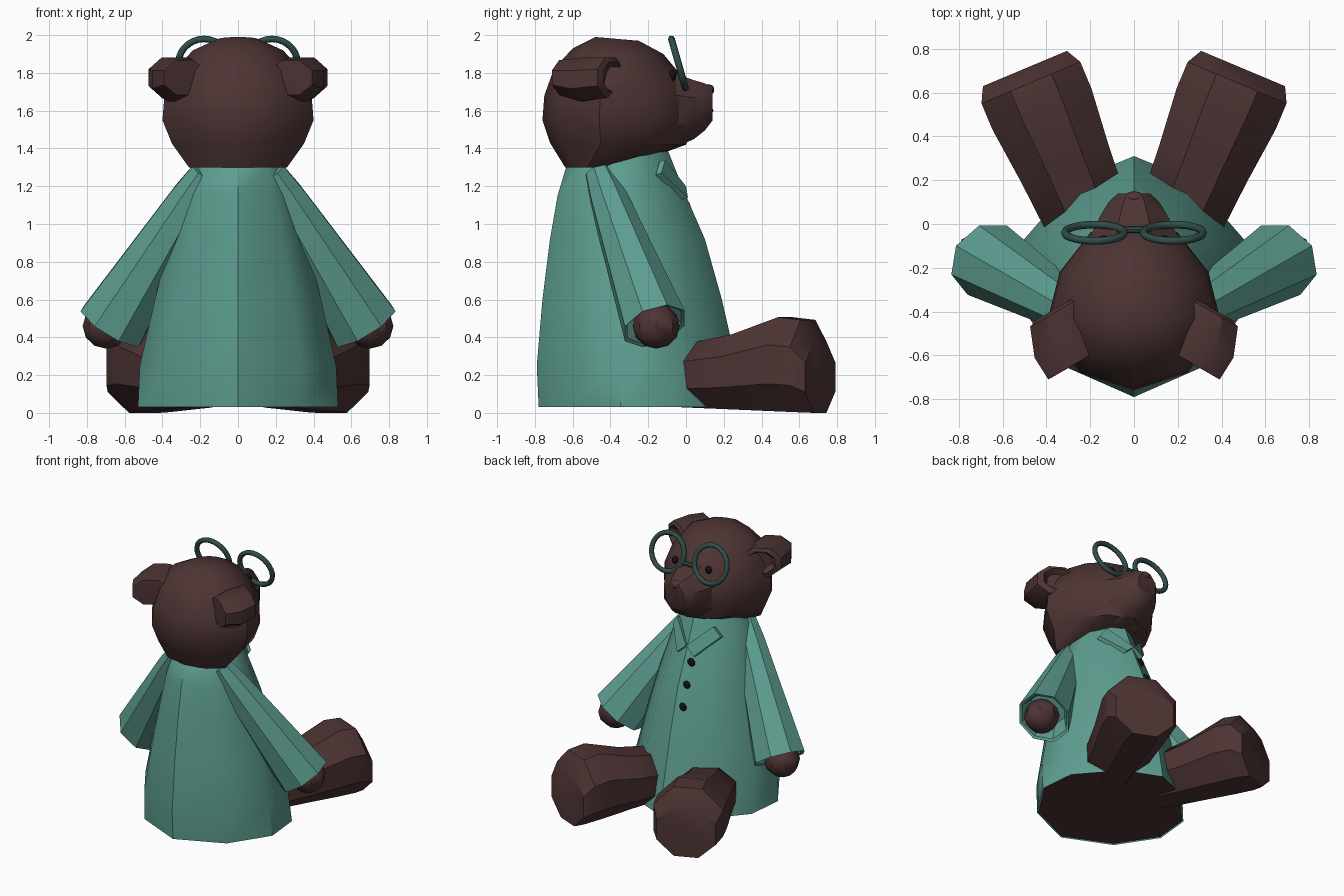
import bpy, bmesh, math
from mathutils import Vector as V

if "Cube" in bpy.data.objects:
    bpy.data.objects.remove(bpy.data.objects["Cube"])


def mat(name, rgb):
    m = bpy.data.materials.new(name)
    m.diffuse_color = (*rgb, 1)
    m.use_nodes = True
    m.node_tree.nodes["Principled BSDF"].inputs["Base Color"].default_value = m.diffuse_color
    return m


FUR = mat("brown_fur", (0.075, 0.034, 0.034))
CLOTH = mat("teal_cloth", (0.11, 0.34, 0.28))
FRAME = mat("dark_frame", (0.03, 0.075, 0.07))
BLACK = mat("black", (0.006, 0.006, 0.006))


def finish(ob, name, material, angle=38):
    ob.name = name
    ob.data.materials.append(material)
    bpy.ops.object.select_all(action='DESELECT')
    ob.select_set(True)
    bpy.context.view_layer.objects.active = ob
    bpy.ops.object.shade_smooth_by_angle(angle=math.radians(angle))
    return ob


def loft(name, rings, material, caps=(True, True), angle=38):
    """Skin a list of equal-length point rings."""
    bm = bmesh.new()
    rows = [[bm.verts.new(p) for p in r] for r in rings]
    n = len(rows[0])
    for a, b in zip(rows, rows[1:]):
        for i in range(n):
            j = (i + 1) % n
            bm.faces.new((a[i], a[j], b[j], b[i]))
    if caps[0]:
        bm.faces.new(rows[0][::-1])
    if caps[1]:
        bm.faces.new(rows[-1])
    bmesh.ops.recalc_face_normals(bm, faces=bm.faces)
    me = bpy.data.meshes.new(name)
    bm.to_mesh(me)
    bm.free()
    ob = bpy.data.objects.new(name, me)
    bpy.context.collection.objects.link(ob)
    return finish(ob, name, material, angle)


def ring(c, u, v, ru, rv, n=8):
    """Regular ring with flats at top, bottom and sides."""
    out = []
    for i in range(n):
        a = math.tau * (i + 0.5) / n
        out.append(V(c) + V(u) * ru * math.cos(a) + V(v) * rv * math.sin(a))
    return out


def section(half, zb, zf, w, yb, yf):
    """Mirrored cross-section, running from back (-y) to front (+y)."""
    pts = half + [(-x, y) for x, y in half[-2:0:-1]]
    return [V((x * w, yb + (yf - yb) * (y + 1) / 2, zb + (zf - zb) * (y + 1) / 2))
            for x, y in pts]


def ball(name, loc, scale, material, seg=10, rings=6):
    bpy.ops.mesh.primitive_uv_sphere_add(segments=seg, ring_count=rings, radius=1, location=loc)
    ob = bpy.context.object
    ob.scale = scale
    return finish(ob, name, material)


# Coat
COAT = [(0, -1), (.65, -.72), (1, -.2), (.95, .3), (.5, .8), (0, 1)]
coat = [(.03, .53, -.78, .31), (.25, .52, -.79, .27), (.6, .44, -.76, .19),
        (.92, .36, -.72, .10), (1.15, .30, -.68, .0), (1.30, .24, -.635, -.06),
        (1.40, .17, -.50, -.10)]
loft("coat", [section(COAT, z, z, w, b, f) for z, w, b, f in coat], CLOTH, (False, True))
# Furry seat closing the coat hem
loft("body_base", [section(COAT, .035, .035, .52, -.77, .30),
                   section(COAT, .06, .06, .51, -.76, .28)], FUR)

# Head
HEAD = [(0, -1), (.62, -.8), (1, -.25), (.85, .35), (.5, .8), (0, 1)]
head = [(1.30, 1.30, .26, -.64, -.33), (1.43, 1.42, .35, -.72, 0), (1.55, 1.55, .40, -.76, .04),
        (1.68, 1.66, .39, -.75, .04), (1.82, 1.78, .34, -.70, -.02),
        (1.93, 1.90, .24, -.60, -.12), (1.99, 1.97, .10, -.48, -.25)]
loft("head", [section(HEAD, *r) for r in head], FUR)

# Snout, nose and mouth
snout = [(-.1, 1.60, .24, .23), (.04, 1.605, .165, .17), (.10, 1.62, .125, .135), (.14, 1.635, .08, .095)]
loft("snout", [ring((0, y, z), (1, 0, 0), (0, 0, 1), rx, rz) for y, z, rx, rz in snout], FUR)
ball("nose", (0, .12, 1.71), (.045, .03, .03), FUR)
ball("mouth", (0, .133, 1.60), (.04, .012, .012), FUR)

# Coat buttons, on the lapped edge just off centre
for z, y in ((1.09, .008), (.94, .065), (.79, .11)):
    ball("button", (-.05, y, z), (.031, .016, .031), BLACK)

# Glasses bridge
bpy.ops.mesh.primitive_cylinder_add(vertices=8, radius=.016, depth=.09,
                                    location=(0, -.025, 1.81), rotation=(0, math.pi / 2, 0))
finish(bpy.context.object, "glasses_bridge", FRAME)

UP = V((0, 0, 1))
for s, side in ((1, "left"), (-1, "right")):
    # Ear: deep wedge swept back, with recessed front
    u = V((.86 * s, -.5, 0))
    ear = [((.27, -.64, 1.77), .13, .085), ((.28, -.645, 1.775), .14, .10),
           ((.315, -.53, 1.765), .175, .125), ((.355, -.40, 1.775), .15, .115),
           ((.357, -.385, 1.78), .11, .085), ((.335, -.42, 1.78), .08, .06)]
    loft("ear_" + side, [ring((c[0] * s, c[1], c[2]), u, UP, a, b) for c, a, b in ear], FUR)

    # Eye
    ball("eye_" + side, (.14 * s, -.072, 1.785), (.026, .02, .028), BLACK)

    # Glasses rim
    bpy.ops.mesh.primitive_torus_add(major_segments=28, minor_segments=8, major_radius=.135,
                                     minor_radius=.018, location=(.18 * s, -.04, 1.85),
                                     rotation=(math.radians(-74), 0, 0))
    finish(bpy.context.object, "glasses_rim_" + side, FRAME, 60)

    # Sleeve: open flared tube with a turned-in cuff
    a, b = V((.17 * s, -.46, 1.27)), V((.67 * s, -.165, .46))
    d = (b - a).normalized()
    p = d.cross(V((0, 1, 0))).normalized()
    q = d.cross(p)
    sleeve = [(0, .085), (.15, .11), (.6, .155), (1, .195), (.99, .175), (.85, .13)]
    loft("sleeve_" + side, [ring(a.lerp(b, t), p, q, r, r * .92) for t, r in sleeve], CLOTH)

    # Paw
    ball("paw_" + side, b + d * .025 + V((.015 * s, 0, .02)), (.125, .125, .12), FUR, 8, 6)

    # Leg with foot
    d = V((.387 * s, .922, 0))
    u = V((.922 * s, -.387, 0))
    leg = [(0, .19, .15), (.05, .215, .185), (.3, .235, .215), (.57, .265, .27),
           (.70, .265, .265), (.77, .225, .205)]
    loft("leg_" + side, [ring(V((.20 * s, 0, 0)) + d * t + UP * (.03 - .03 * t / .77 + rz * .924),
                              u, UP, r, rz) for t, r, rz in leg], FUR)

    # Collar flap lying on the chest
    flap = [(0, .0, 1.20), (.07, .01, 1.14), (.20, -.13, 1.27), (.15, -.11, 1.34)]
    pts = [V((x * s, y, z)) for x, y, z in flap]
    loft("collar_" + side, [pts, [v - V((0, .03, .01)) for v in pts]], CLOTH)
